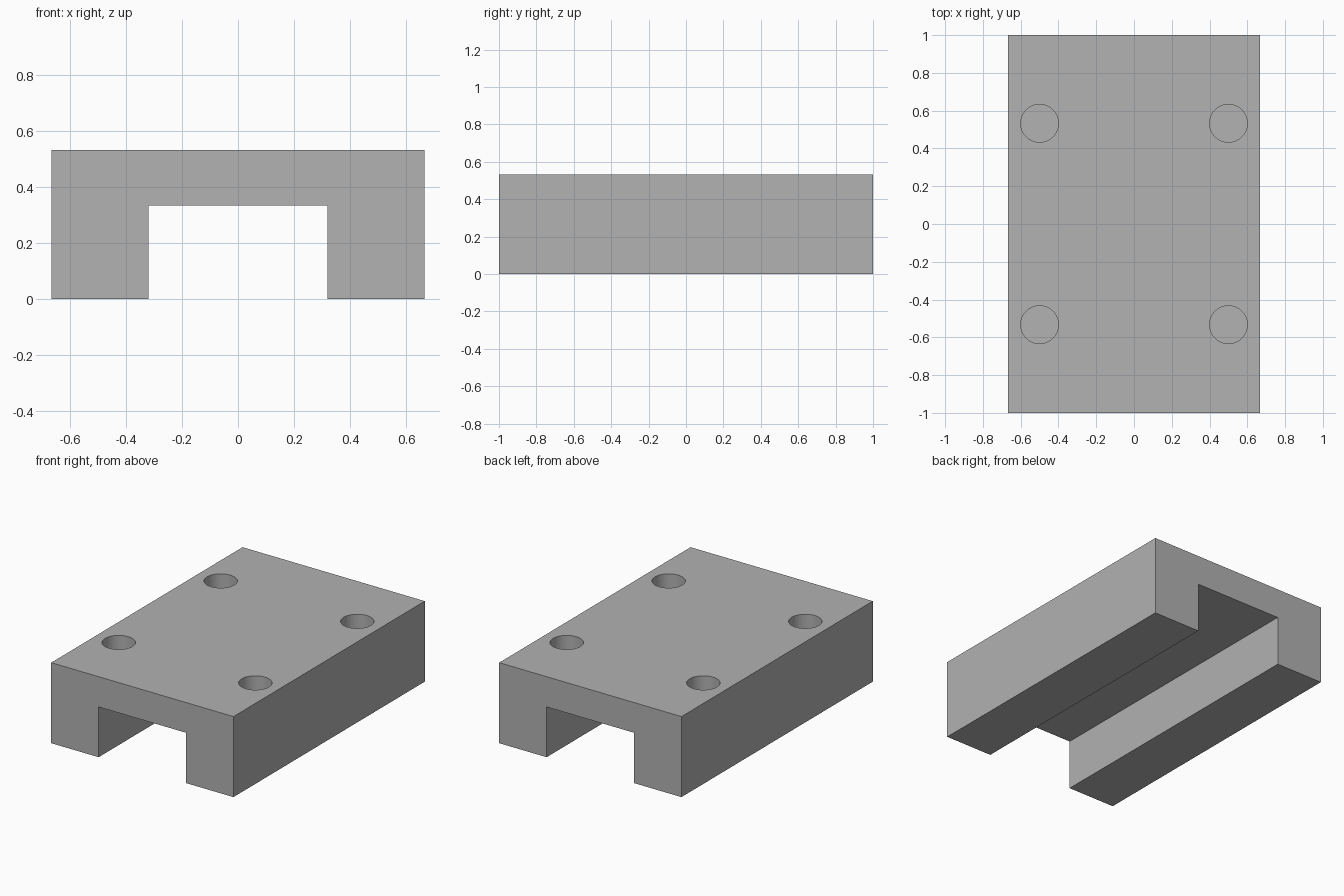
import bpy
import bmesh
from math import radians

cube = bpy.data.objects.get("Cube")
if cube:
    bpy.data.objects.remove(cube, do_unlink=True)

HALF_WIDTH, HALF_LENGTH, HEIGHT = 0.667, 1.0, 0.533
SLOT_HALF, SLOT_TOP = 0.32, 0.333
HOLE_RADIUS, HOLE_DEPTH = 0.1, 0.333
HOLE_X, HOLE_Y = 0.5, 0.533

grey = bpy.data.materials.new("plain grey")
grey.use_nodes = True
colour = (0.445, 0.445, 0.445, 1)
grey.diffuse_color = colour
grey.node_tree.nodes["Principled BSDF"].inputs["Base Color"].default_value = colour


def make_object(name, bm):
    bmesh.ops.recalc_face_normals(bm, faces=bm.faces)
    mesh = bpy.data.meshes.new(name)
    bm.to_mesh(mesh)
    bm.free()
    mesh.materials.append(grey)
    obj = bpy.data.objects.new(name, mesh)
    bpy.context.collection.objects.link(obj)
    return obj


# Carriage block: channel profile extruded from front to back
half = [(SLOT_HALF, SLOT_TOP), (SLOT_HALF, 0), (HALF_WIDTH, 0), (HALF_WIDTH, HEIGHT)]
profile = half + [(-x, z) for x, z in reversed(half)]
bm = bmesh.new()
end = bm.faces.new([bm.verts.new((x, -HALF_LENGTH, z)) for x, z in profile])
grown = bmesh.ops.extrude_face_region(bm, geom=[end], use_keep_orig=True)
back = [v for v in grown["geom"] if isinstance(v, bmesh.types.BMVert)]
bmesh.ops.translate(bm, verts=back, vec=(0, 2 * HALF_LENGTH, 0))
block = make_object("carriage_block", bm)

# Four blind mounting holes in the top
bm = bmesh.new()
overshoot = 0.1
for sx in (-1, 1):
    for sy in (-1, 1):
        made = bmesh.ops.create_cone(
            bm, cap_ends=True, segments=64, radius1=HOLE_RADIUS,
            radius2=HOLE_RADIUS, depth=HOLE_DEPTH + overshoot)
        z = HEIGHT + (overshoot - HOLE_DEPTH) / 2
        bmesh.ops.translate(bm, verts=made["verts"], vec=(sx * HOLE_X, sy * HOLE_Y, z))
cutter = make_object("hole_cutter", bm)
cutter.hide_render = True

cut = block.modifiers.new("mounting holes", "BOOLEAN")
cut.operation = "DIFFERENCE"
cut.solver = "EXACT"
cut.object = cutter

# Apply the cut, remove the cutter and smooth the hole walls
bpy.ops.object.select_all(action="DESELECT")
bpy.context.view_layer.objects.active = block
block.select_set(True)
bpy.ops.object.modifier_apply(modifier=cut.name)
bpy.data.objects.remove(cutter, do_unlink=True)
bpy.ops.object.shade_smooth_by_angle(angle=radians(30))
